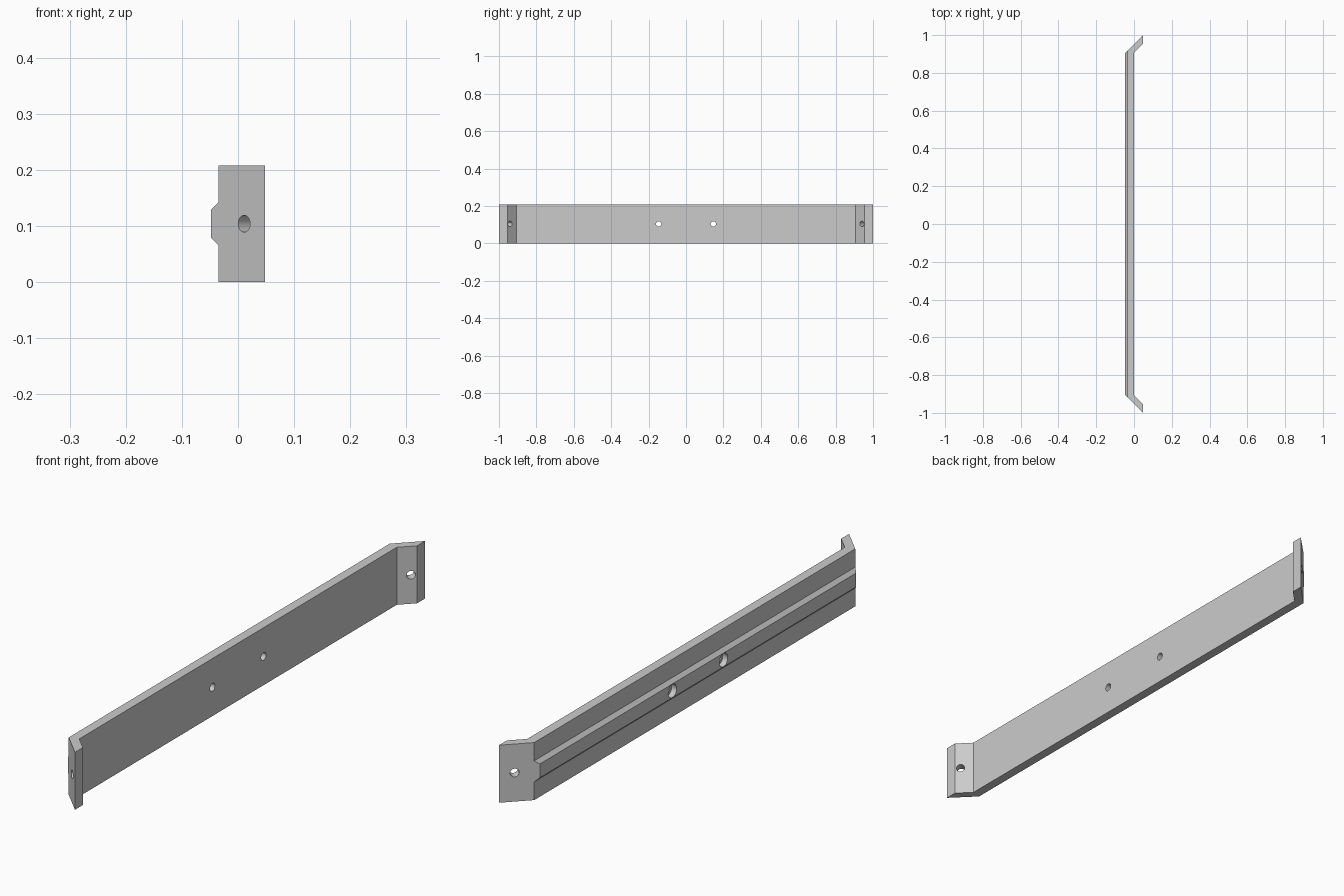
import bpy, bmesh, math
from mathutils import Vector

if "Cube" in bpy.data.objects:
    bpy.data.objects.remove(bpy.data.objects["Cube"])

H = 0.208            # height
XO, XI = -0.035, 0.0 # plate back and front faces
XR, XT = -0.048, 0.048  # rib crest, tab tip
OUT, INN = 0.952, 0.907 # 45 degree planes y = x + OUT / y = x + INN
M = H / 2

# Bracket body: ribbed back strip, plain front, 45 degree end tabs
bm = bmesh.new()
back = [(XO, 0), (XO, M - 0.038), (XR, M - 0.025),
        (XR, M + 0.025), (XO, M + 0.038), (XO, H)]


def side(s):
    rib = [bm.verts.new((x, s * (x + OUT), z)) for x, z in back]
    rows = [[bm.verts.new((x, s * (x + o), z)) for z in (0, H)]
            for x, o in ((XT, OUT), (XT, INN), (XI, INN))]
    return rib, rows


sides = [side(1), side(-1)]
(ra, wa), (rb, wb) = sides
for i in range(len(back) - 1):
    bm.faces.new((ra[i], ra[i + 1], rb[i + 1], rb[i]))
for rib, rows in sides:
    bm.faces.new(rib + [rows[0][1], rows[0][0]])
    for p, q in zip(rows, rows[1:]):
        bm.faces.new((p[0], p[1], q[1], q[0]))
bm.faces.new((wa[2][0], wa[2][1], wb[2][1], wb[2][0]))
for k, e in ((0, 0), (1, -1)):
    bm.faces.new([ra[e]] + [r[k] for r in wa] + [r[k] for r in reversed(wb)] + [rb[e]])
bmesh.ops.recalc_face_normals(bm, faces=bm.faces)
mesh = bpy.data.meshes.new("mounting_bracket")
bm.to_mesh(mesh)
bm.free()
body = bpy.data.objects.new("mounting_bracket", mesh)
bpy.context.collection.objects.link(body)


def drill(center, direction, radius, depth):
    rot = Vector(direction).to_track_quat('Z', 'Y').to_euler()
    bpy.ops.mesh.primitive_cylinder_add(vertices=32, radius=radius, depth=depth,
                                        location=center, rotation=rot)
    cutter = bpy.context.object
    cutter.name = "hole_cutter"
    cutter.hide_render = True
    bpy.context.view_layer.objects.active = body
    mod = body.modifiers.new("hole", 'BOOLEAN')
    mod.operation, mod.solver, mod.object = 'DIFFERENCE', 'EXACT', cutter
    bpy.ops.object.modifier_apply(modifier=mod.name)
    bpy.data.objects.remove(cutter)


for s in (1, -1):
    # Plate screw holes with wider recess in the rib
    drill((-0.02, s * 0.146, M), (1, 0, 0), 0.014, 0.2)
    drill((XR, s * 0.146, M), (1, 0, 0), 0.024, 0.04)
    # Tab holes square to the slanted faces
    drill((0.022, s * 0.952, M), (1, -s, 0), 0.015, 0.1)

bpy.ops.object.select_all(action='DESELECT')
body.select_set(True)
bpy.context.view_layer.objects.active = body
bpy.ops.object.shade_smooth_by_angle(angle=math.radians(30))
